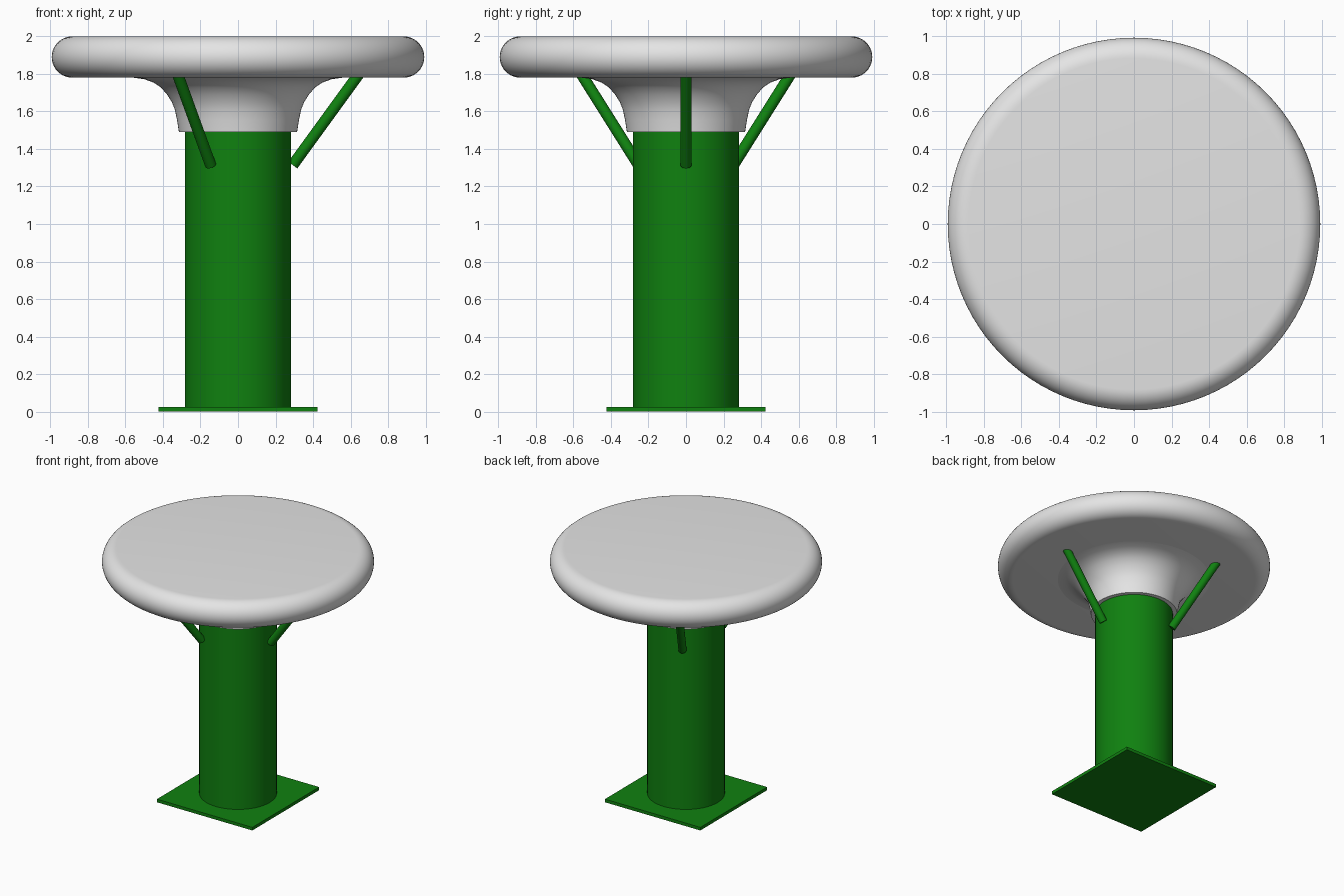
import bpy, bmesh, math
from mathutils import Vector

if "Cube" in bpy.data.objects:
    bpy.data.objects.remove(bpy.data.objects["Cube"])


def material(name, rgb):
    m = bpy.data.materials.new(name)
    m.diffuse_color = (*rgb, 1.0)
    m.use_nodes = True
    m.node_tree.nodes["Principled BSDF"].inputs["Base Color"].default_value = m.diffuse_color
    return m


GREY = material("light grey", (0.78, 0.78, 0.78))
GREEN = material("green", (0.005, 0.22, 0.005))


def finish(bm, name, mat, smooth=True):
    bmesh.ops.recalc_face_normals(bm, faces=bm.faces)
    me = bpy.data.meshes.new(name)
    bm.to_mesh(me)
    bm.free()
    me.materials.append(mat)
    ob = bpy.data.objects.new(name, me)
    bpy.context.collection.objects.link(ob)
    if smooth:
        bpy.ops.object.select_all(action='DESELECT')
        ob.select_set(True)
        bpy.context.view_layer.objects.active = ob
        bpy.ops.object.shade_smooth_by_angle(angle=math.radians(35))
    return ob


def lathe(name, profile, mat, sides=96):
    # Spin an (r, z) profile about z; points at r = 0 close the ends
    bm = bmesh.new()
    vs = [bm.verts.new((r, 0, z)) for r, z in profile]
    es = [bm.edges.new(p) for p in zip(vs, vs[1:])]
    bmesh.ops.spin(bm, geom=vs + es, cent=(0, 0, 0), axis=(0, 0, 1),
                   angle=2 * math.pi, steps=sides, use_duplicate=False)
    bmesh.ops.remove_doubles(bm, verts=bm.verts, dist=1e-5)
    return finish(bm, name, mat)


def rod(name, a, b, radius, mat, sides=24):
    a, b = Vector(a), Vector(b)
    bm = bmesh.new()
    bmesh.ops.create_cone(bm, cap_ends=True, segments=sides, radius1=radius,
                          radius2=radius, depth=(b - a).length)
    bm.transform((b - a).to_track_quat('Z', 'Y').to_matrix().to_4x4())
    bmesh.ops.translate(bm, verts=bm.verts, vec=(a + b) / 2)
    return finish(bm, name, mat)


# Round top with a half-circle rim
R, H = 0.993, 0.11
rim = [(R - H + H * math.cos(t), 2 - H + H * math.sin(t))
       for t in (math.radians(-90 + 180 * i / 20) for i in range(21))]
lathe("round_top", [(0, 2 - 2 * H)] + rim + [(0, 2)], GREY)

# Flared collar below the top
lathe("flared_collar", [(0.28, 1.49), (0.315, 1.49), (0.325, 1.555), (0.337, 1.61),
                        (0.353, 1.65), (0.378, 1.69), (0.41, 1.727), (0.45, 1.754),
                        (0.50, 1.772), (0.57, 1.782)], GREY)

# Post
rod("post", (0, 0, 0.01), (0, 0, 1.8), 0.283, GREEN, 64)

# Square base plate
bm = bmesh.new()
bmesh.ops.create_cube(bm, size=1)
bmesh.ops.scale(bm, verts=bm.verts, vec=(0.85, 0.85, 0.025))
bmesh.ops.translate(bm, verts=bm.verts, vec=(0, 0, 0.0125))
finish(bm, "base_plate", GREEN, smooth=False)

# Three slanted braces
for i in range(3):
    c, s = math.cos(i * math.tau / 3), math.sin(i * math.tau / 3)
    rod(f"brace_{i + 1}", (0.292 * c, 0.292 * s, 1.314),
        (0.645 * c, 0.645 * s, 1.80), 0.03, GREEN)
